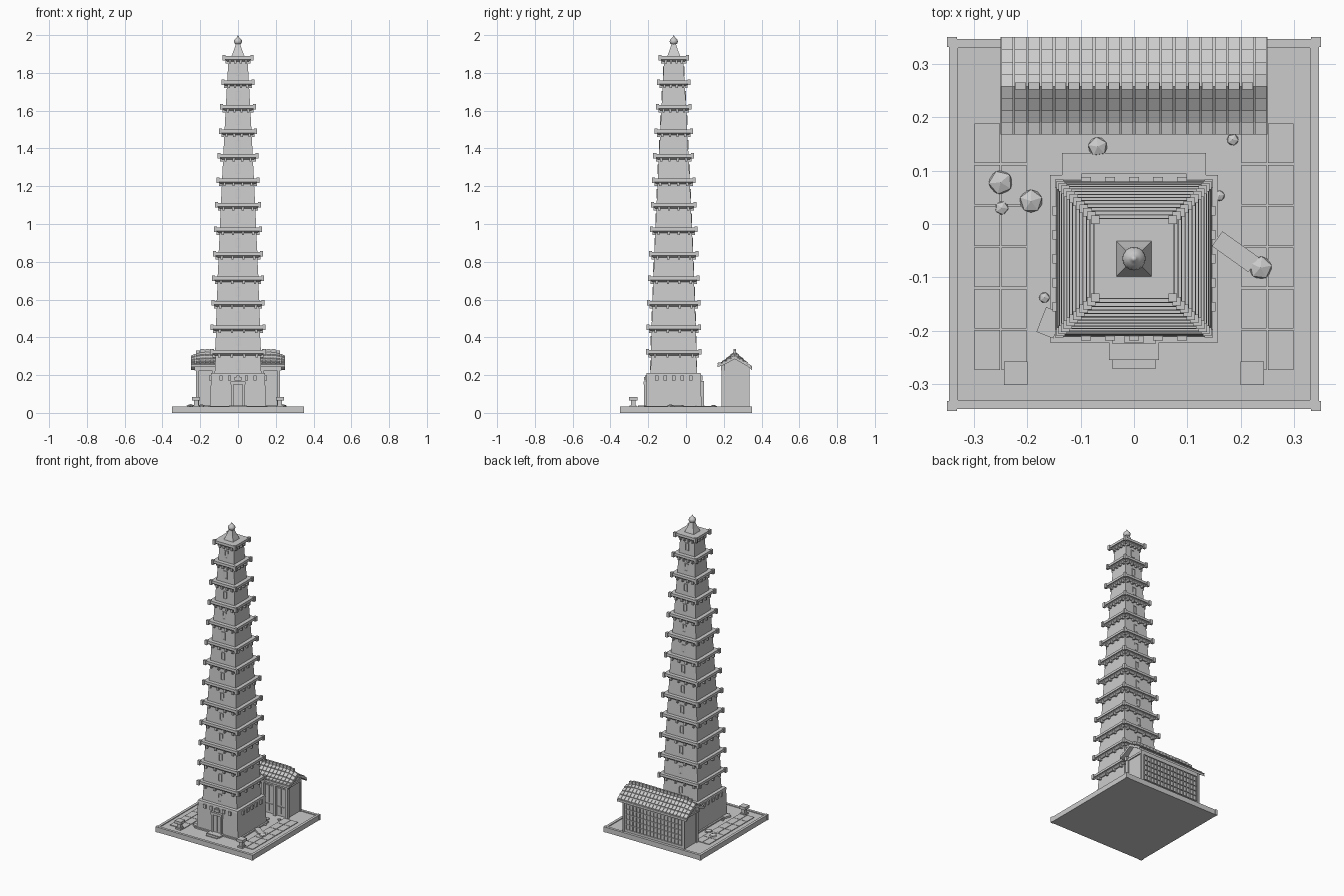
import bpy, bmesh, math, random
from mathutils import Matrix, Vector

if "Cube" in bpy.data.objects:
    bpy.data.objects.remove(bpy.data.objects["Cube"])

random.seed(4)
TY = -0.065      # tower centre in y
G = 0.028        # courtyard floor height

stone = bpy.data.materials.new("grey stone")
stone.diffuse_color = (0.6, 0.6, 0.6, 1)
stone.use_nodes = True
stone.node_tree.nodes["Principled BSDF"].inputs["Base Color"].default_value = stone.diffuse_color


def box(bm, x0, x1, y0, y1, z0, z1, m=Matrix()):
    size = Matrix.Diagonal((x1 - x0, y1 - y0, z1 - z0, 1))
    mid = Matrix.Translation(((x0 + x1) / 2, (y0 + y1) / 2, (z0 + z1) / 2))
    bmesh.ops.create_cube(bm, size=1, matrix=m @ mid @ size)


def loft(bm, rings):
    """Square tower section from (half width, z) rings around the tower axis."""
    loops = [[bm.verts.new((sx * h, TY + sy * h, z))
              for sx, sy in ((-1, -1), (1, -1), (1, 1), (-1, 1))] for h, z in rings]
    for a, b in zip(loops, loops[1:]):
        for i in range(4):
            j = (i + 1) % 4
            bm.faces.new((a[i], a[j], b[j], b[i]))
    bm.faces.new(loops[0][::-1])
    bm.faces.new(loops[-1])


def side(k):
    """Matrix carrying a front-facing detail to side k of the tower."""
    return Matrix.Translation((0, TY, 0)) @ Matrix.Rotation(k * math.pi / 2, 4, 'Z')


def finish(bm, name, smooth=False):
    bmesh.ops.recalc_face_normals(bm, faces=bm.faces)
    me = bpy.data.meshes.new(name)
    bm.to_mesh(me)
    bm.free()
    me.materials.append(stone)
    ob = bpy.data.objects.new(name, me)
    bpy.context.collection.objects.link(ob)
    if smooth:
        bpy.context.view_layer.objects.active = ob
        ob.select_set(True)
        bpy.ops.object.shade_smooth_by_angle(angle=math.radians(40))
        ob.select_set(False)
    return ob


# courtyard slab with a raised rim and corner blocks
bm = bmesh.new()
box(bm, -0.345, 0.345, -0.345, 0.345, 0, G)
for s in (-1, 1):
    a, b = sorted((s * 0.33, s * 0.347))
    box(bm, a, b, -0.347, 0.347, 0, 0.033)
    box(bm, -0.347, 0.347, a, b, 0, 0.033)
    for t in (-1, 1):
        c, d = sorted((t * 0.332, t * 0.35))
        e, f = sorted((s * 0.332, s * 0.35))
        box(bm, e, f, c, d, 0, 0.035)
finish(bm, "courtyard_base")

# paving on both sides
bm = bmesh.new()
for x0 in (-0.3, -0.25, 0.2, 0.25):
    for r in range(6):
        y0 = -0.275 + r * 0.0775
        box(bm, x0 + 0.0015, x0 + 0.0485, y0 + 0.0015, y0 + 0.076, G, G + 0.004)
finish(bm, "paving_tiles")

# ground storey
bm = bmesh.new()
loft(bm, [(0.157, G), (0.157, G + 0.008), (0.147, G + 0.008), (0.143, 0.197),
          (0.145, 0.197), (0.143, 0.21), (0.12, 0.212)])
for k in range(4):
    for i in range(-2, 3):
        x = i * 0.045
        box(bm, x - 0.009, x + 0.009, -0.153, -0.13, 0.172, 0.197, side(k))
finish(bm, "ground_storey")

# entrance with steps and plaque
bm = bmesh.new()
m = side(0)
for s in (-0.031, 0.031):
    box(bm, s - 0.006, s + 0.006, -0.158, -0.13, G, 0.155, m)
box(bm, -0.04, 0.04, -0.16, -0.13, 0.15, 0.166, m)
box(bm, -0.025, -0.001, -0.149, -0.13, G, 0.15, m)
box(bm, 0.001, 0.025, -0.149, -0.13, G, 0.15, m)
box(bm, -0.018, 0.018, -0.158, -0.14, 0.172, 0.19, m)
finish(bm, "entrance_door")
bm = bmesh.new()
box(bm, -0.047, 0.047, -0.255, -0.2, G, 0.038)
box(bm, -0.04, 0.04, -0.272, -0.24, G, 0.033)
finish(bm, "entrance_steps")
bm = bmesh.new()
box(bm, -0.098, 0.098, 0.07, 0.095, G, 0.17)
box(bm, -0.135, 0.135, 0.07, 0.133, G, 0.036)
finish(bm, "rear_panel")

# thirteen tapering storeys, each with an eave, corbels and windows
walls, eaves, corbels, windows = (bmesh.new() for _ in range(4))
low = 0.205
for n in range(13):
    top = 0.334 + n * 0.1297
    h = 0.148 - 0.067 * (n / 12) ** 1.3
    loft(walls, [(h - 0.024, low), (h - 0.030, top - 0.02)])
    loft(eaves, [(h - 0.024, top - 0.030), (h - 0.012, top - 0.020), (h - 0.012, top - 0.016),
                 (h - 0.005, top - 0.016), (h - 0.006, top)])
    for k in range(4):
        # upturned corner block
        box(eaves, h - 0.016, h, -h, -h + 0.016, top - 0.026, top + 0.004, side(k))
        for i in (-1.5, -0.5, 0.5, 1.5):
            x = i * (h - 0.03) * 0.56
            box(corbels, x - 0.006, x + 0.006, -h + 0.014, -h + 0.04, top - 0.042, top - 0.02, side(k))
    for k in (0, 2):
        w, zc, y = 0.013, top - 0.081, -h + 0.0235
        for s in (-1, 1):
            a, b = sorted((s * w, s * (w - 0.005)))
            box(windows, a, b, y, y + 0.01, zc - 0.025, zc + 0.025, side(k))
            a, b = sorted((zc + s * 0.025, zc + s * 0.02))
            box(windows, -w, w, y, y + 0.01, a, b, side(k))
    low = top - 0.005
for bm, name in ((walls, "storey_walls"), (eaves, "eaves"),
                 (corbels, "eave_corbels"), (windows, "window_frames")):
    finish(bm, name)

# concave spire base and pointed finial
bm = bmesh.new()
loft(bm, [(0.034, 1.888), (0.031, 1.897), (0.022, 1.92), (0.015, 1.942), (0.011, 1.957)])
finish(bm, "spire_base")
bm = bmesh.new()
profile = [(0.010, 1.950), (0.018, 1.955), (0.022, 1.965), (0.020, 1.975),
           (0.011, 1.984), (0.005, 1.990), (0, 2.0)]
verts = [bm.verts.new((r, TY, z)) for r, z in profile]
edges = [bm.edges.new(p) for p in zip(verts, verts[1:])]
bmesh.ops.spin(bm, geom=verts + edges, cent=(0, TY, 0), axis=(0, 0, 1),
               angle=math.tau, steps=16)
bmesh.ops.remove_doubles(bm, verts=bm.verts, dist=1e-5)
finish(bm, "finial", smooth=True)

# rear hall: gabled body
bm = bmesh.new()
outline = [(0.205, G), (0.33, G), (0.33, 0.245), (0.26, 0.305), (0.205, 0.262)]
ends = [[bm.verts.new((x, y, z)) for y, z in outline] for x in (-0.215, 0.215)]
bm.faces.new(ends[0])
bm.faces.new(ends[1][::-1])
for i in range(5):
    j = (i + 1) % 5
    bm.faces.new((ends[0][i], ends[0][j], ends[1][j], ends[1][i]))
finish(bm, "hall_body")

# hall timber: columns, beams, side frames
bm = bmesh.new()
for x in (-0.215, -0.13, -0.045, 0.045, 0.13, 0.215):
    box(bm, x - 0.008, x + 0.008, 0.188, 0.206, G, 0.25)
box(bm, -0.23, 0.23, 0.186, 0.206, 0.225, 0.25)
for s in (-1, 1):
    a, b = sorted((s * 0.21, s * 0.222))
    box(bm, a, b, 0.188, 0.335, 0.222, 0.236)
    for y in (0.2, 0.325):
        box(bm, a, b, y, y + 0.01, G, 0.24)
finish(bm, "hall_timber")

# lattice on the back wall and door panels on the front wall
bm = bmesh.new()
for i in range(17):
    x = -0.2 + i * 0.025
    box(bm, x - 0.002, x + 0.002, 0.328, 0.336, 0.05, 0.215)
for i in range(6):
    z = 0.05 + i * 0.033
    box(bm, -0.202, 0.202, 0.328, 0.336, z - 0.002, z + 0.002)
for x in (-0.172, -0.0875, 0, 0.0875, 0.172):
    for s in (-0.017, 0.017):
        box(bm, x + s - 0.014, x + s + 0.014, 0.2, 0.207, 0.1, 0.21)
        box(bm, x + s - 0.014, x + s + 0.014, 0.2, 0.207, 0.045, 0.09)
finish(bm, "hall_lattice")

# hall roof: thick shell with stepped tiles, ridge dipping slightly at both ends
front = [(0.258, 0.322), (0.235, 0.302), (0.212, 0.282), (0.190, 0.266), (0.168, 0.257)]
back = [(0.258, 0.322), (0.281, 0.301), (0.304, 0.280), (0.327, 0.260), (0.350, 0.240)]


def dip(x, z):
    return z - 0.022 * max(0, (abs(x) - 0.17) / 0.08) ** 2 * max(0, (z - 0.26) / 0.06)


shell, tiles, ridge = (bmesh.new() for _ in range(3))


def plate(bm, x0, x1, p, q, lift, thick, step=0.0):
    corners = [(x, y, dip(x, z) + l) for (y, z), l in ((p, lift), (q, lift + step))
               for x in (x0, x1)]
    up = [bm.verts.new(c) for c in corners]
    dn = [bm.verts.new((x, y, z - thick)) for x, y, z in corners]
    for ids in ((0, 1, 3, 2), (0, 1), (1, 3), (3, 2), (2, 0)):
        if len(ids) == 4:
            bm.faces.new([up[i] for i in ids])
            bm.faces.new([dn[i] for i in ids][::-1])
        else:
            a, b = ids
            bm.faces.new((up[a], up[b], dn[b], dn[a]))


for c in range(20):
    x0 = -0.25 + c * 0.025
    for slope in (front, back):
        for p, q in zip(slope, slope[1:]):
            plate(shell, x0, x0 + 0.025, p, q, 0, 0.014)
            plate(tiles, x0 + 0.0015, x0 + 0.0235, p, q, 0.003, 0.006, 0.005)
    if 0 < c < 19:
        z = dip(x0 + 0.0125, 0.322)
        box(ridge, x0 + 0.002, x0 + 0.023, 0.252, 0.265, z - 0.01, z + 0.016)
bmesh.ops.remove_doubles(shell, verts=shell.verts, dist=1e-5)
finish(shell, "hall_roof")
finish(tiles, "roof_tiles")
finish(ridge, "ridge_tiles")

# two stone pedestals by the entrance
bm = bmesh.new()
for x in (-0.222, 0.222):
    for h, z0, z1 in ((0.018, G, 0.038), (0.012, 0.038, 0.066), (0.022, 0.066, 0.084)):
        box(bm, x - h, x + h, -0.28 - h, -0.28 + h, z0, z1)
finish(bm, "pedestals")

# loose stones and fallen slabs
bm = bmesh.new()
for x, y, r in ((-0.25, 0.078, 0.025), (-0.193, 0.043, 0.024), (-0.248, 0.03, 0.014),
                (-0.068, 0.145, 0.02), (0.237, -0.082, 0.024), (-0.168, -0.138, 0.011),
                (0.16, 0.053, 0.011), (0.185, 0.158, 0.012)):
    m = (Matrix.Translation((x, y, G + r * 0.2)) @ Matrix.Rotation(random.random() * 3, 4, 'Z')
         @ Matrix.Diagonal((1, 1, 0.55, 1)))
    bmesh.ops.create_icosphere(bm, subdivisions=1, radius=r, matrix=m)
for x, y, ang, l in ((0.19, -0.052, -0.62, 0.042), (-0.158, -0.185, 1.2, 0.025)):
    m = Matrix.Translation((x, y, G)) @ Matrix.Rotation(ang, 4, 'Z')
    box(bm, -l, l, -0.017, 0.017, 0, 0.012, m)
finish(bm, "loose_stones")
